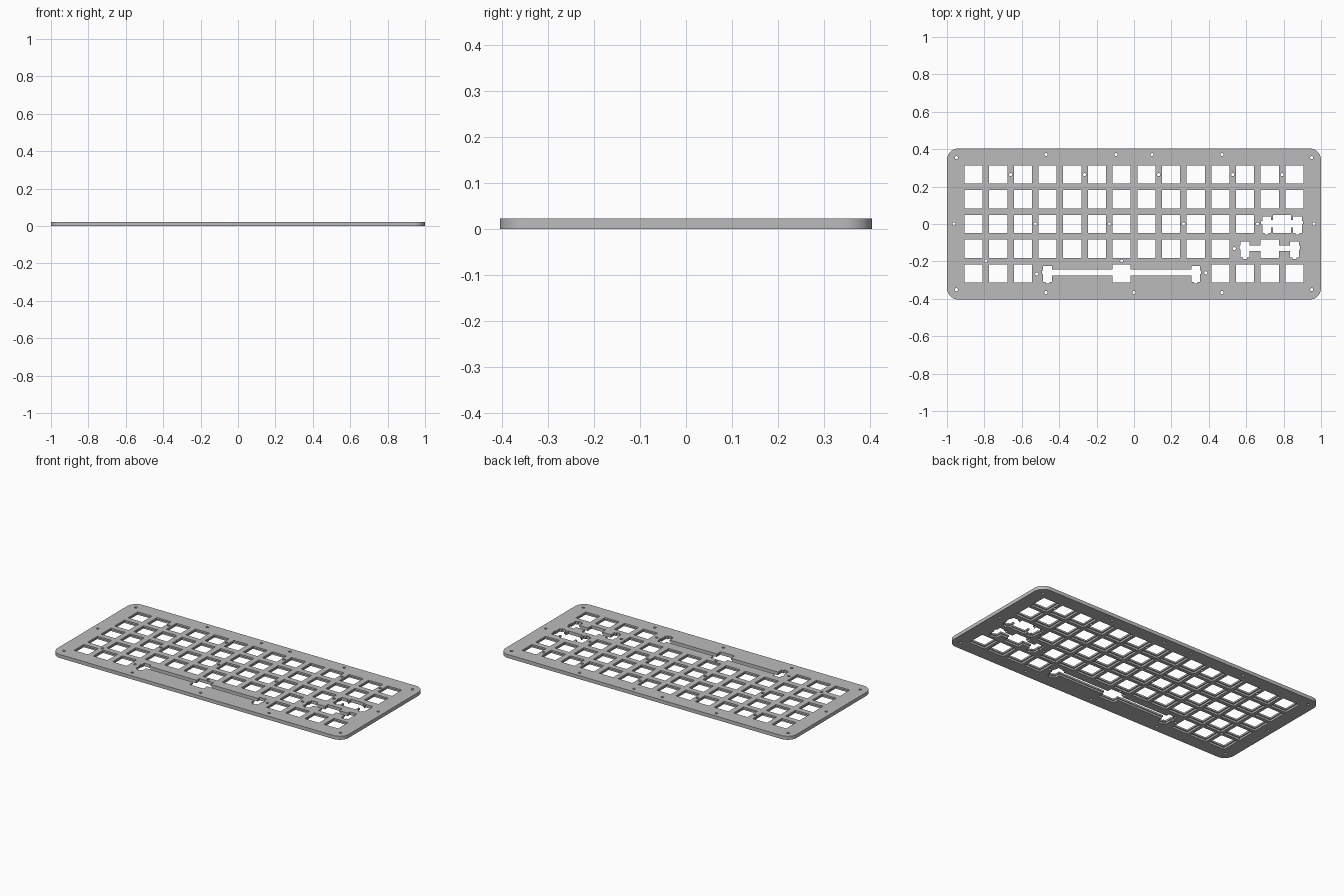
import bpy, bmesh
from math import cos, sin, pi
from mathutils import Vector

cube = bpy.data.objects.get("Cube")
if cube:
    bpy.data.objects.remove(cube, do_unlink=True)

PITCH = 0.132
KEY = 0.0485              # half width of a switch opening
THICK = 0.022
LIP = 0.0115              # top of the recess under the openings


def col_x(c):
    return (c - 6.5) * PITCH


def row_y(r):
    return (2 - r) * PITCH


def rect(hx, hy):
    return [(hx, hy), (hx, -hy), (-hx, -hy), (-hx, hy)]


def circle(radius, n=16):
    return [(radius * cos(2 * pi * i / n), -radius * sin(2 * pi * i / n)) for i in range(n)]


def rounded_rect(hx, hy, r, n=10):
    pts = []
    for q, (sx, sy) in enumerate([(1, 1), (-1, 1), (-1, -1), (1, -1)]):
        for i in range(n + 1):
            a = (q + i / n) * pi / 2
            pts.append((sx * (hx - r) + r * cos(a), sy * (hy - r) + r * sin(a)))
    return pts[::-1]


def stabiliser(s, bar_top, bar_low):
    """Switch opening joined by a slot to a stabiliser opening on each side."""
    w, nub, notch = 0.0235, 0.0105, 0.006
    top, low, tip = 0.039, -0.047, -0.055
    half = [(KEY, KEY), (KEY, bar_top), (s - w, bar_top), (s - w, top), (s + w, top),
            (s + w, 0.016), (s + w + notch, 0.016), (s + w + notch, -0.004), (s + w, -0.004),
            (s + w, low), (s + nub, low), (s + nub, tip), (s - nub, tip), (s - nub, low),
            (s - w, low), (s - w, bar_low), (KEY, bar_low), (KEY, -KEY)]
    return half + [(-x, y) for x, y in reversed(half)]


def grow(outline, d):
    """Offset a clockwise right-angled outline outwards."""
    pts = [Vector(p) for p in outline]
    out = []
    for i, p in enumerate(pts):
        a = (p - pts[i - 1]).normalized()
        b = (pts[(i + 1) % len(pts)] - p).normalized()
        out.append((p.x - (a.y + b.y) * d, p.y + (a.x + b.x) * d))
    return out


def prisms(name, shapes, z0, z1):
    """One object holding an upright prism for each (outline, centre)."""
    bm = bmesh.new()
    for outline, (cx, cy) in shapes:
        face = bm.faces.new([bm.verts.new((x + cx, y + cy, z0)) for x, y in outline])
        res = bmesh.ops.extrude_face_region(bm, geom=[face])
        verts = [v for v in res["geom"] if isinstance(v, bmesh.types.BMVert)]
        bmesh.ops.translate(bm, verts=verts, vec=(0, 0, z1 - z0))
    bmesh.ops.recalc_face_normals(bm, faces=bm.faces)
    mesh = bpy.data.meshes.new(name)
    bm.to_mesh(mesh)
    bm.free()
    obj = bpy.data.objects.new(name, mesh)
    bpy.context.collection.objects.link(obj)
    return obj


# Switch openings, row by row
row_cols = [range(14), range(14), range(12), range(11), [0, 1, 2, 10, 11, 12, 13]]
keys = [(col_x(c), row_y(r)) for r, cols in enumerate(row_cols) for c in cols]

# Wide keys: enter, shift and space
wide = [(stabiliser(0.0825, 0.022, -0.02), (col_x(12.5), row_y(2))),
        (stabiliser(PITCH, 0.018, -0.012), (col_x(12), row_y(3))),
        (stabiliser(3 * PITCH, 0.02, -0.012), (col_x(6), row_y(4)))]

# Screw holes round the rim and between the keys
screws = [(sx * 0.95, y) for sx in (-1, 1) for y in (0.355, -0.351)]
screws += [(x, 0.371) for x in (-0.47, -0.097, 0.097, 0.47)]
screws += [(x, -0.366) for x in (-0.47, 0, 0.47)]
screws += [(-0.963, 0), (0.963, 0)]
screws += [(col_x(c), row_y(0)) for c in (1.5, 4.5, 7.5, 10.5, 12.5)]
screws += [(col_x(c), row_y(2)) for c in (2.5, 5.5, 8.5, 11.5)]
screws += [(col_x(0.5), row_y(3.5)), (col_x(6), row_y(3.5)), (0.536, row_y(3)),
           (-0.52, -0.267), (0.384, -0.261)]

plate = prisms("switch_plate", [(rounded_rect(1, 0.404, 0.062), (0, 0))], 0, THICK)
openings = prisms("opening_cutter",
                  [(rect(KEY, KEY), k) for k in keys] + wide
                  + [(circle(0.0085), s) for s in screws], -0.02, 0.05)
recesses = prisms("recess_cutter",
                  [(grow(rect(KEY, KEY), 0.007), k) for k in keys]
                  + [(grow(o, 0.005), c) for o, c in wide], -0.02, LIP)

# Cut the openings through and the recesses from below
bpy.ops.object.select_all(action="DESELECT")
bpy.context.view_layer.objects.active = plate
plate.select_set(True)
for cutter in (recesses, openings):
    cutter.hide_render = True
    mod = plate.modifiers.new(cutter.name, "BOOLEAN")
    mod.operation = "DIFFERENCE"
    mod.solver = "EXACT"
    mod.object = cutter
    bpy.ops.object.modifier_apply(modifier=mod.name)
    bpy.data.objects.remove(cutter, do_unlink=True)

# Plain grey finish
grey = bpy.data.materials.new("plate_grey")
grey.use_nodes = True
colour = (0.5, 0.5, 0.5, 1)
grey.diffuse_color = colour
grey.node_tree.nodes["Principled BSDF"].inputs["Base Color"].default_value = colour
plate.data.materials.clear()
plate.data.materials.append(grey)
bpy.ops.object.shade_smooth_by_angle()
